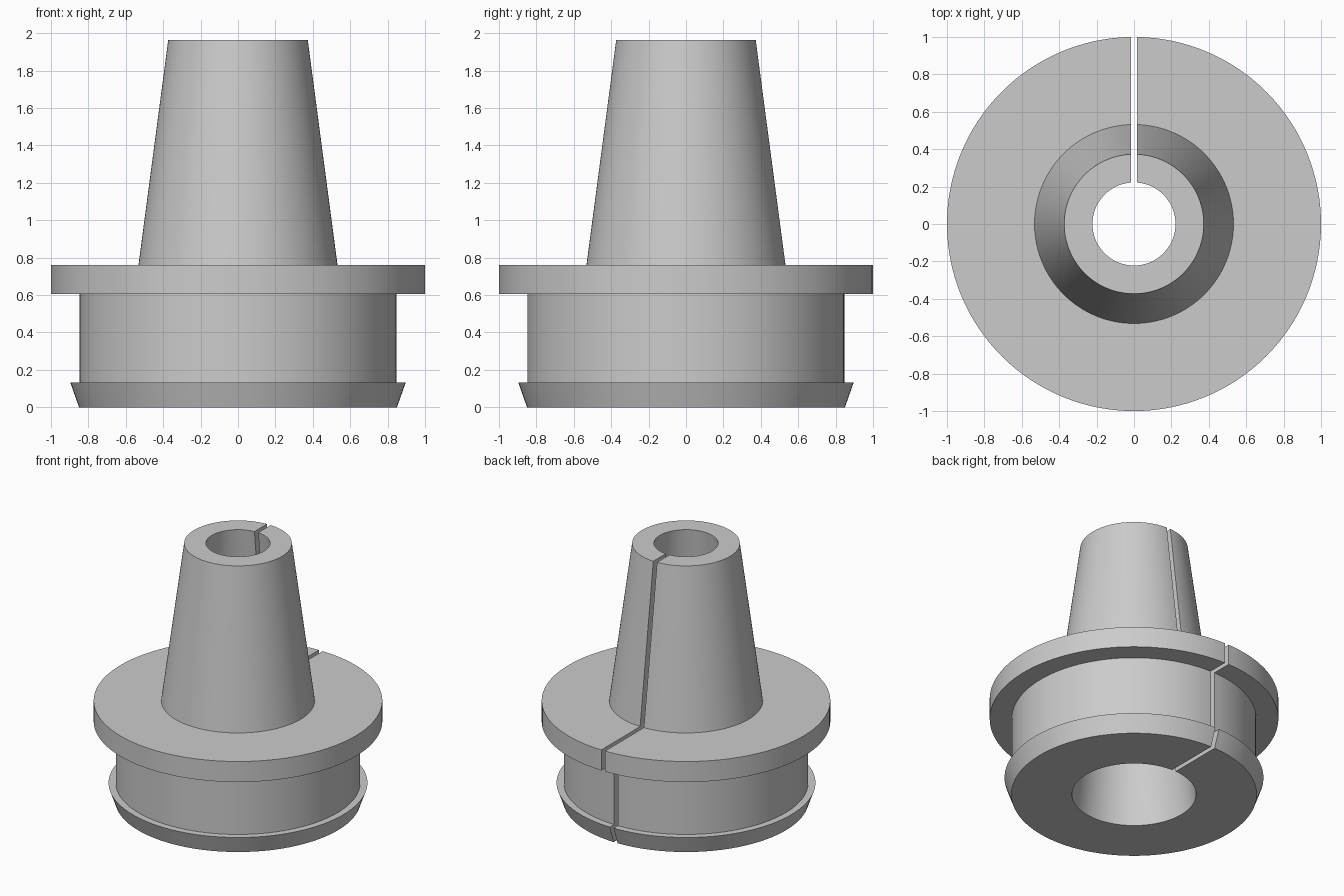
import bpy
import bmesh
import math

cube = bpy.data.objects.get("Cube")
if cube:
    bpy.data.objects.remove(cube, do_unlink=True)

SEGMENTS = 128
HALF_SLIT = 0.016

# Closed wall section (radius, height): bore, bottom, lip, neck, flange, cone
SECTION = [
    (0.43, 0.0), (0.85, 0.0), (0.897, 0.133), (0.847, 0.133),
    (0.847, 0.605), (1.0, 0.605), (1.0, 0.762), (0.532, 0.762),
    (0.373, 1.965), (0.222, 1.965),
]


def make_material(name, rgb):
    mat = bpy.data.materials.new(name)
    mat.use_nodes = True
    color = (*rgb, 1.0)
    mat.diffuse_color = color
    mat.node_tree.nodes["Principled BSDF"].inputs["Base Color"].default_value = color
    return mat


def split_revolve(name, section, mat):
    """Sweep the section around z, leaving a parallel-sided slit at the back."""
    bm = bmesh.new()
    rings = []
    for radius, z in section:
        gap = math.asin(HALF_SLIT / radius)
        start = math.pi / 2 + gap
        step = (2 * math.pi - 2 * gap) / SEGMENTS
        rings.append([
            bm.verts.new((radius * math.cos(start + i * step),
                          radius * math.sin(start + i * step), z))
            for i in range(SEGMENTS + 1)
        ])
    # Skin between neighbouring rings
    for a, b in zip(rings, rings[1:] + rings[:1]):
        for i in range(SEGMENTS):
            bm.faces.new((a[i], a[i + 1], b[i + 1], b[i]))
    # Flat walls of the slit
    bm.faces.new([ring[0] for ring in rings])
    bm.faces.new([ring[-1] for ring in rings])
    bmesh.ops.recalc_face_normals(bm, faces=bm.faces)

    mesh = bpy.data.meshes.new(name)
    bm.to_mesh(mesh)
    bm.free()
    mesh.materials.append(mat)
    obj = bpy.data.objects.new(name, mesh)
    bpy.context.collection.objects.link(obj)
    bpy.ops.object.select_all(action="DESELECT")
    obj.select_set(True)
    bpy.context.view_layer.objects.active = obj
    bpy.ops.object.shade_smooth_by_angle(angle=math.radians(30))
    return obj


grey = make_material("light grey", (0.6, 0.6, 0.6))
split_revolve("split_cable_grommet", SECTION, grey)
